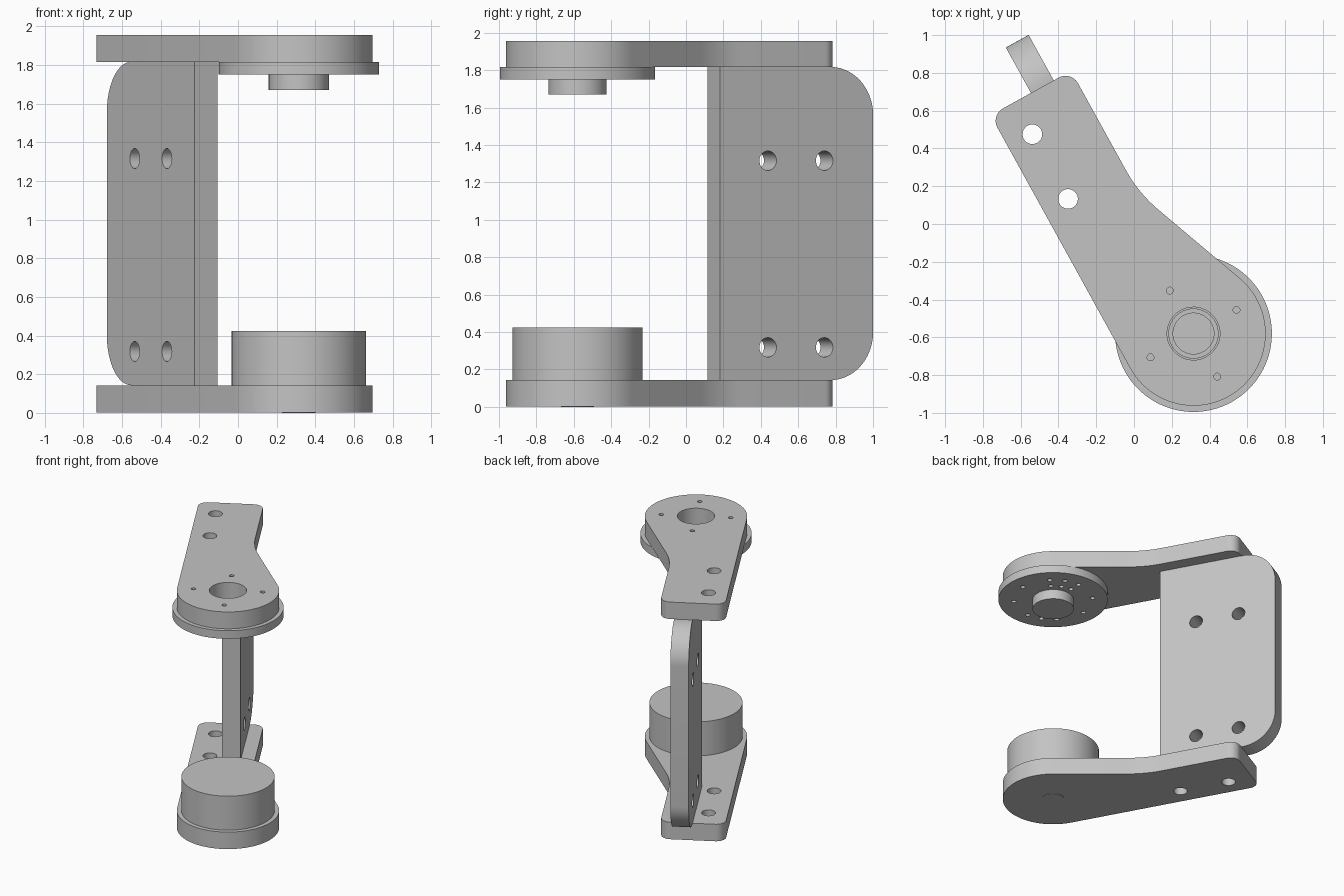
import bpy, bmesh
from math import sin, cos, tan, radians, pi
from mathutils import Matrix, Vector

if "Cube" in bpy.data.objects:
    bpy.data.objects.remove(bpy.data.objects["Cube"], do_unlink=True)

grey = bpy.data.materials.new("bracket_grey")
grey.use_nodes = True
colour = (0.55, 0.55, 0.55, 1)
grey.diffuse_color = colour
grey.node_tree.nodes["Principled BSDF"].inputs["Base Color"].default_value = colour

# Local frame: origin on the pivot axis, x along the arm
FRAME = Matrix.Translation((0.315, -0.58, 0)) @ Matrix.Rotation(radians(118.9), 4, "Z")
ARM_T, ARM_TOP, TOP = 0.143, 1.817, 1.956
HEAD_R, SIDE_Y, END_X = 0.382, -0.105, 1.531


def make(name, bm):
    bmesh.ops.recalc_face_normals(bm, faces=bm.faces)
    mesh = bpy.data.meshes.new(name)
    bm.to_mesh(mesh)
    bm.free()
    mesh.materials.append(grey)
    obj = bpy.data.objects.new(name, mesh)
    obj.matrix_world = FRAME
    bpy.context.collection.objects.link(obj)
    return obj


def prism(name, points, offset):
    """Extrude a closed outline of 3D points along an offset."""
    bm = bmesh.new()
    face = bm.faces.new([bm.verts.new(p) for p in points])
    new = bmesh.ops.extrude_face_region(bm, geom=[face])["geom"]
    verts = [g for g in new if isinstance(g, bmesh.types.BMVert)]
    bmesh.ops.translate(bm, vec=offset, verts=verts)
    return make(name, bm)


def lathe(name, profile, steps=96):
    """Revolve a (radius, height) profile about the pivot axis."""
    bm = bmesh.new()
    verts = [bm.verts.new((r, 0, z)) for r, z in profile]
    edges = [bm.edges.new(pair) for pair in zip(verts, verts[1:])]
    bmesh.ops.spin(bm, geom=verts + edges, cent=(0, 0, 0), axis=(0, 0, 1),
                   angle=2 * pi, steps=steps)
    bmesh.ops.remove_doubles(bm, verts=bm.verts, dist=1e-5)
    return make(name, bm)


def fillet(before, corner, after, radius, n=12):
    """Points of a round that replaces the corner."""
    c = Vector(corner)
    a, b = (Vector(before) - c).normalized(), (Vector(after) - c).normalized()
    half = a.angle(b) / 2
    mid = (a + b).normalized()
    centre = c + mid * radius / sin(half)
    start = c + a * radius / tan(half) - centre
    end = c + b * radius / tan(half) - centre
    sweep = start.angle(end)
    return [centre + (start * sin(sweep * (1 - i / n)) + end * sin(sweep * i / n)) / sin(sweep)
            for i in range(n + 1)]


def drill(obj, holes, axis="Z"):
    """Cut round holes given as (centre, radius, depth)."""
    bm = bmesh.new()
    turn = Matrix.Rotation(pi / 2, 4, "X") if axis == "Y" else Matrix()
    for centre, radius, depth in holes:
        bmesh.ops.create_cone(bm, cap_ends=True, segments=32, radius1=radius, radius2=radius,
                              depth=depth, matrix=Matrix.Translation(centre) @ turn)
    cutter = make("hole_cutter", bm)
    cutter.hide_render = True
    mod = obj.modifiers.new("holes", "BOOLEAN")
    mod.operation, mod.solver, mod.object = "DIFFERENCE", "EXACT", cutter
    bpy.context.view_layer.objects.active = obj
    bpy.ops.object.modifier_apply(modifier=mod.name)
    bpy.data.objects.remove(cutter, do_unlink=True)


def polar(radius, degrees, z):
    return (radius * cos(radians(degrees)), radius * sin(radians(degrees)), z)


# Arm outline: round head, sloping neck, rounded end
slope = radians(21)
head = [Vector(polar(HEAD_R, 90 + 201 * i / 64, 0)[:2]) for i in range(65)]
neck = Vector(((HEAD_R + SIDE_Y * cos(slope)) / sin(slope), SIDE_Y))
end_a, end_b = Vector((END_X, SIDE_Y)), Vector((END_X, HEAD_R))
outline = (head + fillet(head[-1], neck, end_a, 0.72)
           + fillet(neck, end_a, end_b, 0.075)
           + fillet(end_a, end_b, head[0], 0.075))


def arm(name, bottom, top):
    return prism(name, [(p.x, p.y, bottom) for p in outline], (0, 0, top - bottom))


bolt_x = (0.945, 1.336)
lower_arm = arm("lower_arm", 0.003, ARM_T)
drill(lower_arm, [((x, 0.237, 0.07), 0.052, 0.5) for x in bolt_x])

upper_arm = arm("upper_arm", ARM_TOP, TOP)
drill(upper_arm, [((x, 0.237, 1.88), 0.052, 0.5) for x in bolt_x]
      + [((0, 0, 1.88), 0.14, 0.5)]
      + [(polar(0.26, 90 * k, 1.88), 0.018, 0.5) for k in range(4)])

# Upright plate joining the two arms
x0, x1 = 0.869, 1.806
corners = [Vector(c) for c in ((x0, ARM_T), (x1, ARM_T), (x1, ARM_TOP), (x0, ARM_TOP))]
plate = ([corners[0]] + fillet(*corners[:3], 0.26, 20)
         + fillet(*corners[1:], 0.26, 20) + [corners[3]])
upright = prism("upright_plate", [(p.x, 0, p.y) for p in plate], (0, 0.138, 0))
drill(upright, [((x, 0.07, z), 0.052, 0.5) for x in (1.163, 1.508) for z in (0.318, 1.316)], "Y")

# Motor drum on the lower arm and small boss under it
drum = lathe("motor_drum", [(0, ARM_T), (0.348, ARM_T), (0.348, 0.423), (0, 0.423)])
boss = lathe("underside_boss", [(0, 0), (0.087, 0), (0.087, 0.003), (0, 0.003)], 48)

# Flanged hub under the upper arm, with a stepped bore and bolt circles
hub = lathe("flanged_hub", [(0, 1.67), (0.156, 1.67), (0.156, 1.75), (0.415, 1.75),
                            (0.415, ARM_TOP), (0.13, ARM_TOP), (0.13, 1.79),
                            (0.108, 1.79), (0.108, 1.7), (0, 1.7)])
pattern = [(0.3, a) for a in (0, 45, 67.5, 90, 135)] + [(0.21, a) for a in (45, 67.5, 90)]
drill(hub, [(polar(r, a + half - 118.9, 1.75), 0.018, 0.1)
            for r, a in pattern for half in (0, 180)])

# Smooth the curved walls, keep the rims sharp
bpy.ops.object.select_all(action="DESELECT")
for obj in (lower_arm, upper_arm, upright, drum, boss, hub):
    obj.select_set(True)
bpy.context.view_layer.objects.active = hub
bpy.ops.object.shade_smooth_by_angle(angle=radians(30))
